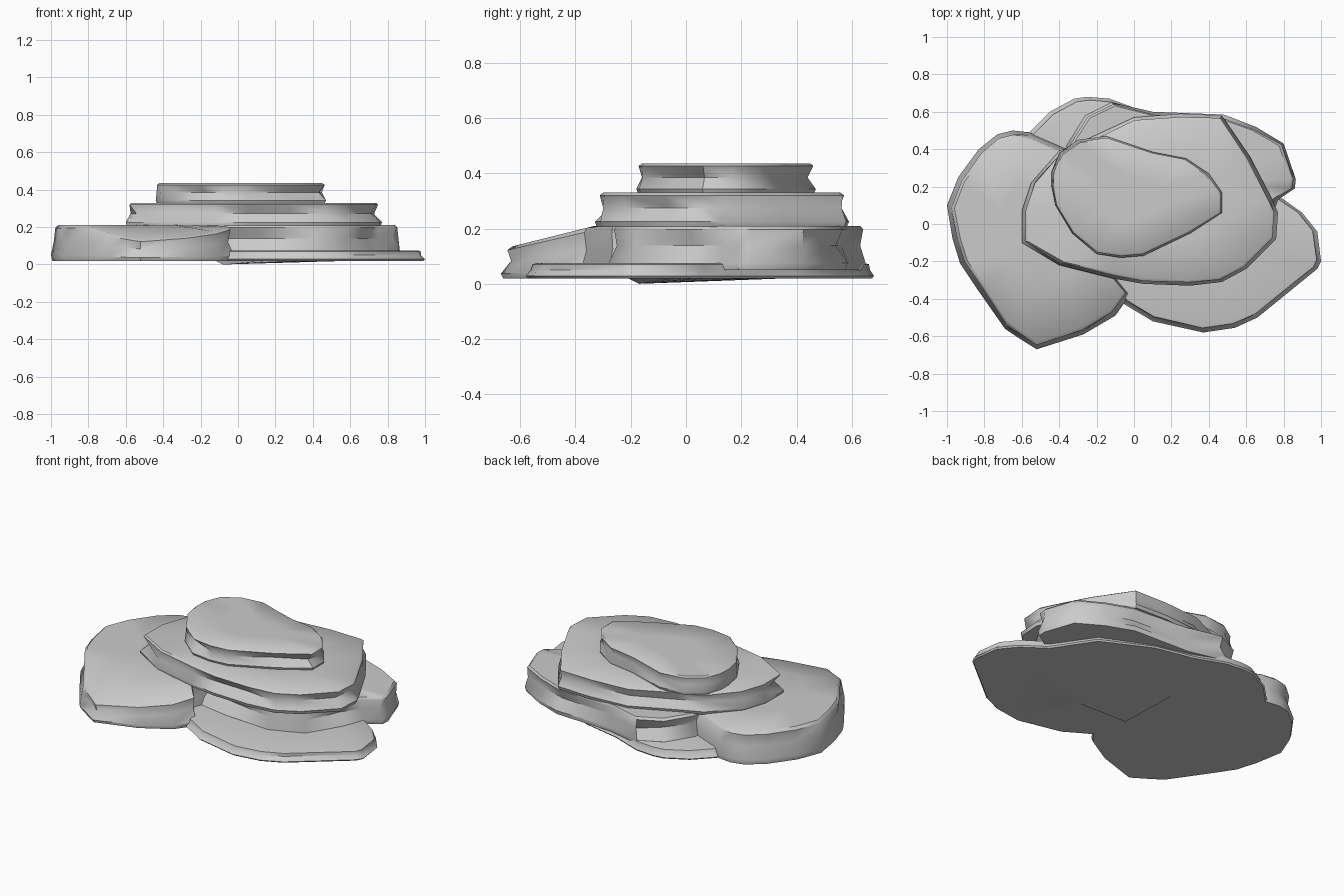
import bpy, bmesh, random
from mathutils import Vector

random.seed(4)


def slab(name, outline, z0, z1, inset=0.03, rough=0.012, top=None, dip=None):
    """Stone slab: stacked rings of one outline with worn, tapered sides."""
    bm = bmesh.new()
    n = len(outline)
    c = Vector((sum(p[0] for p in outline) / n, sum(p[1] for p in outline) / n))
    h = z1 - z0

    def ring(shrink, level, jitter, scale=1.0):
        verts = []
        for x, y in outline:
            d = (Vector((x, y)) - c) * scale
            r = d.length
            d *= (r - shrink - random.uniform(0, jitter)) / r
            p = c + d
            zt = top(p.x, p.y) if top else z1
            verts.append(bm.verts.new((p.x, p.y, z0 + (zt - z0) * level)))
        return verts

    rings = [ring(0.03, 0, 0, 0.5), ring(0.008, 0, 0), ring(0, 0.16, 0),
             ring(inset * 0.4, 0.55, rough * 2), ring(inset * 0.75, 0.92, rough * 0.3),
             ring(inset + 0.012, 1, 0), ring(0.03, 1, 0, 0.5)]
    for a, b in zip(rings, rings[1:]):
        for i in range(n):
            j = (i + 1) % n
            bm.faces.new((a[i], a[j], b[j], b[i]))
    # flat caps
    low = bm.verts.new((*(dip[:2] if dip else c), dip[2] if dip else z0))
    high = bm.verts.new((c.x, c.y, top(c.x, c.y) if top else z1))
    for i in range(n):
        j = (i + 1) % n
        bm.faces.new((low, rings[0][j], rings[0][i]))
        bm.faces.new((high, rings[-1][i], rings[-1][j]))
    bmesh.ops.recalc_face_normals(bm, faces=bm.faces)
    me = bpy.data.meshes.new(name)
    bm.to_mesh(me)
    bm.free()
    ob = bpy.data.objects.new(name, me)
    bpy.context.collection.objects.link(ob)
    bpy.context.view_layer.objects.active = ob
    ob.select_set(True)
    bpy.ops.object.shade_smooth_by_angle(angle=0.75)
    ob.select_set(False)


# thin ground slab, showing at front right and at the back
slab("base_slab", [(-0.05, -0.43), (0.1, -0.52), (0.37, -0.58), (0.54, -0.555),
     (0.66, -0.5), (0.98, -0.24), (1.0, -0.2), (0.98, -0.04), (0.9, 0.06),
     (0.76, 0.16), (0.6, 0.4), (0.3, 0.55), (0.06, 0.6), (-0.13, 0.67),
     (-0.25, 0.68), (-0.32, 0.67), (-0.45, 0.6), (-0.56, 0.49), (-0.4, 0.1)],
     0.02, 0.075, 0.03, 0.01, dip=(-0.08, -0.17, 0.0))

# thick left slab sloping down to its front point
slab("left_slab", [(-0.02, -0.38), (-0.1, -0.28), (0.0, 0.0), (-0.1, 0.25),
     (-0.35, 0.4), (-0.56, 0.49), (-0.65, 0.5), (-0.73, 0.48), (-0.83, 0.4),
     (-0.94, 0.25), (-1.0, 0.1), (-0.97, -0.08), (-0.93, -0.21), (-0.83, -0.36),
     (-0.69, -0.56), (-0.6, -0.62), (-0.52, -0.67), (-0.27, -0.59), (-0.1, -0.49)],
     0.02, 0.21, 0.03, 0.015,
     top=lambda x, y: 0.21 - 0.25 * max(0, -y - 0.33))

# second layer, behind and to the right
slab("lower_slab", [(-0.12, -0.22), (0.1, -0.26), (0.4, -0.28), (0.6, -0.2),
     (0.72, 0.0), (0.77, 0.13), (0.86, 0.19), (0.865, 0.24), (0.8, 0.43),
     (0.65, 0.52), (0.48, 0.585), (0.1, 0.6), (-0.12, 0.65), (-0.26, 0.58),
     (-0.36, 0.42), (-0.4, 0.1)], 0.05, 0.21, 0.015, 0.03)

# third layer
slab("upper_slab", [(-0.6, -0.1), (-0.6, 0.07), (-0.55, 0.22), (-0.4, 0.39),
     (-0.26, 0.45), (0.0, 0.57), (0.25, 0.59), (0.47, 0.58), (0.62, 0.36),
     (0.74, 0.13), (0.77, 0.06), (0.76, -0.08), (0.6, -0.24), (0.47, -0.31),
     (0.3, -0.33), (0.05, -0.32), (-0.12, -0.29), (-0.4, -0.22)],
     0.205, 0.33, 0.02, 0.025)

# top stone
slab("top_slab", [(-0.44, 0.2), (-0.44, 0.28), (-0.4, 0.38), (-0.3, 0.45),
     (-0.15, 0.47), (0.1, 0.385), (0.28, 0.35), (0.4, 0.27), (0.47, 0.17),
     (0.47, 0.06), (0.3, -0.05), (0.05, -0.17), (-0.07, -0.18), (-0.2, -0.16),
     (-0.33, -0.05), (-0.42, 0.1)], 0.325, 0.435, 0.008, 0.025)
